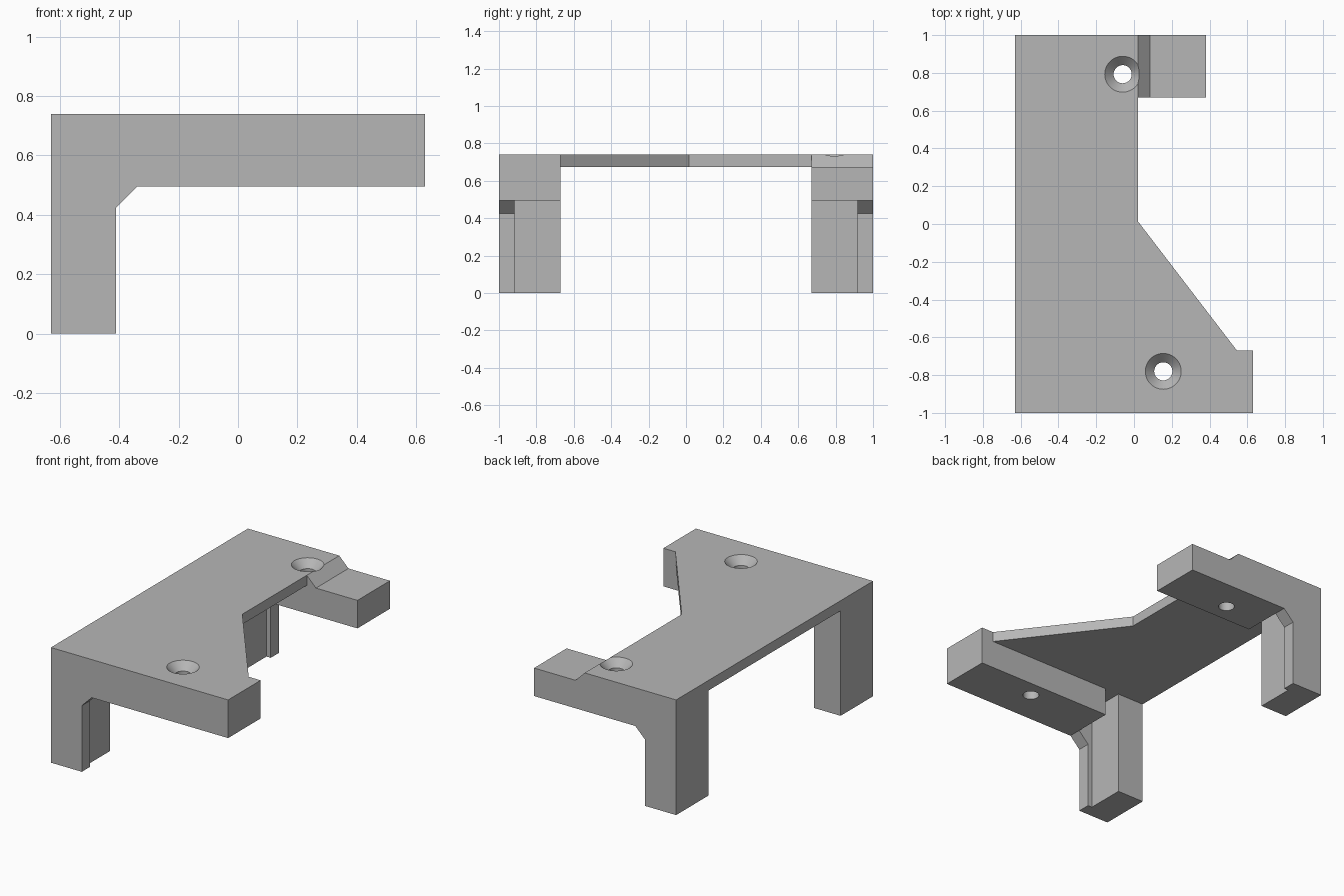
import bpy
import bmesh
from mathutils import Vector

cube = bpy.data.objects.get("Cube")
if cube:
    bpy.data.objects.remove(cube, do_unlink=True)

grey = bpy.data.materials.new("plain grey")
grey.use_nodes = True
grey.diffuse_color = (0.47, 0.47, 0.47, 1)
grey.node_tree.nodes["Principled BSDF"].inputs["Base Color"].default_value = grey.diffuse_color

TOP, UNDER, BEAM = 0.74, 0.675, 0.495
BACK = -0.63


def finish(name, bm):
    bmesh.ops.recalc_face_normals(bm, faces=bm.faces)
    mesh = bpy.data.meshes.new(name)
    bm.to_mesh(mesh)
    bm.free()
    mesh.materials.append(grey)
    obj = bpy.data.objects.new(name, mesh)
    bpy.context.collection.objects.link(obj)
    return obj


def prism(name, points, direction):
    """Extrude a closed outline along a direction."""
    bm = bmesh.new()
    face = bm.faces.new([bm.verts.new(p) for p in points])
    ext = bmesh.ops.extrude_face_region(bm, geom=[face])
    moved = [g for g in ext["geom"] if isinstance(g, bmesh.types.BMVert)]
    bmesh.ops.translate(bm, verts=moved, vec=Vector(direction))
    return finish(name, bm)


def lathe(name, profile, x, y, sides=48):
    """Stack rings of (radius, height) into a closed round solid."""
    bm = bmesh.new()
    rings = []
    for r, z in profile:
        circle = bmesh.ops.create_circle(bm, segments=sides, radius=r)["verts"]
        bmesh.ops.translate(bm, verts=circle, vec=(x, y, z))
        rings.append(circle)
    for low, high in zip(rings, rings[1:]):
        for i in range(sides):
            j = (i + 1) % sides
            bm.faces.new((low[i], low[j], high[j], high[i]))
    bm.faces.new(rings[0])
    bm.faces.new(rings[-1])
    return finish(name, bm)


def combine(base, part, operation):
    mod = base.modifiers.new(part.name, "BOOLEAN")
    mod.operation = operation
    mod.solver = "EXACT"
    mod.object = part
    bpy.context.view_layer.objects.active = base
    bpy.ops.object.modifier_apply(modifier=mod.name)
    bpy.data.objects.remove(part, do_unlink=True)


# Top plate with the slanted edge
outline = [(BACK, -1), (0.63, -1), (0.63, -0.67), (0.545, -0.67),
           (0.02, 0.015), (0.02, 1), (BACK, 1)]
bracket = prism("bracket", [(x, y, UNDER) for x, y in outline], (0, 0, TOP - UNDER))

# Undersides: outer slab with chamfered corner, inner slab with relief slot
outer_under = [(BACK, 0), (-0.41, 0), (-0.41, 0.425), (-0.34, BEAM)]
inner_under = [(BACK, 0), (-0.44, 0), (-0.44, UNDER), (-0.34, UNDER), (-0.34, BEAM)]

# Beam ends: full height at the front, stepped down by a ramp at the back
front_end = [(0.63, BEAM), (0.63, TOP), (BACK, TOP)]
back_end = [(0.38, BEAM), (0.38, UNDER), (0.085, UNDER), (0.02, TOP), (BACK, TOP)]

for side, name, end in ((-1, "front", front_end), (1, "back", back_end)):
    for layer, under, y0, y1 in (("outer", outer_under, 1, 0.918),
                                 ("inner", inner_under, 0.918, 0.67)):
        points = [(x, side * y0, z) for x, z in under + end]
        slab = prism(f"{name}_{layer}_frame", points, (0, side * (y1 - y0), 0))
        combine(bracket, slab, "UNION")

# Countersunk screw holes
for name, x, y in (("front_hole", 0.155, -0.78), ("back_hole", -0.06, 0.793)):
    cutter = lathe(name, [(0.048, 0.4), (0.048, 0.692), (0.095, TOP), (0.095, 0.8)], x, y)
    combine(bracket, cutter, "DIFFERENCE")

bpy.ops.object.select_all(action="DESELECT")
bracket.select_set(True)
bpy.context.view_layer.objects.active = bracket
bpy.ops.object.shade_smooth_by_angle(angle=0.5)
